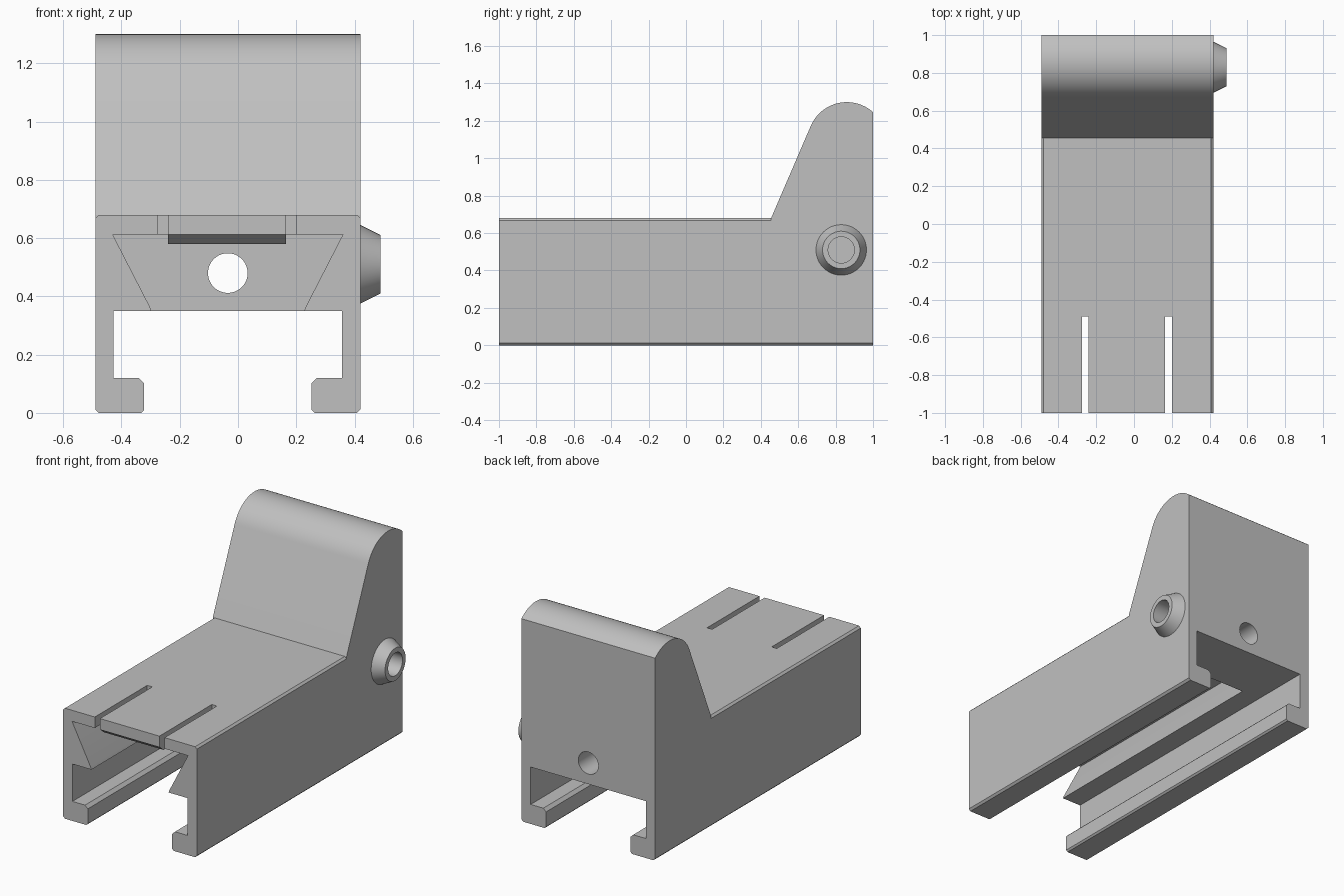
import bpy, bmesh, math
from mathutils import Matrix

cube = bpy.data.objects.get("Cube")
if cube:
    bpy.data.objects.remove(cube, do_unlink=True)

grey = bpy.data.materials.new("light_grey")
grey.use_nodes = True
grey.diffuse_color = (0.527, 0.527, 0.527, 1)
grey.node_tree.nodes["Principled BSDF"].inputs["Base Color"].default_value = grey.diffuse_color

CX = -0.035      # middle of the body
HALF = 0.455     # half width of the body
LEFT, RIGHT = CX + HALF, CX - HALF


def finish(name, bm):
    bmesh.ops.recalc_face_normals(bm, faces=bm.faces)
    mesh = bpy.data.meshes.new(name)
    bm.to_mesh(mesh)
    bm.free()
    mesh.materials.append(grey)
    ob = bpy.data.objects.new(name, mesh)
    bpy.context.collection.objects.link(ob)
    return ob


def prism(name, points, axis, start, end):
    """Extrude a closed outline along x (points are y,z) or y (points are x,z)."""
    bm = bmesh.new()
    rings = []
    for t in (start, end):
        rings.append([bm.verts.new((t, a, b) if axis == "x" else (a, t, b)) for a, b in points])
    bm.faces.new(rings[0])
    bm.faces.new(rings[1])
    n = len(points)
    for i in range(n):
        j = (i + 1) % n
        bm.faces.new((rings[0][i], rings[0][j], rings[1][j], rings[1][i]))
    return finish(name, bm)


def mirrored(half):
    """Complete a half section on both sides of the body middle."""
    return [(CX + x, z) for x, z in half] + [(CX - x, z) for x, z in reversed(half)]


def rod(name, axis, centre, radius, tip, length):
    bm = bmesh.new()
    turn = Matrix.Rotation(math.pi / 2, 4, "Y" if axis == "x" else "X")
    bmesh.ops.create_cone(bm, cap_ends=True, segments=64, radius1=radius, radius2=tip,
                          depth=length, matrix=Matrix.Translation(centre) @ turn)
    return finish(name, bm)


def cut(ob, cutters):
    for c in cutters:
        m = ob.modifiers.new(c.name, "BOOLEAN")
        m.operation, m.solver, m.object = "DIFFERENCE", "EXACT", c
    bpy.context.view_layer.update()
    ob.data = bpy.data.meshes.new_from_object(ob.evaluated_get(bpy.context.evaluated_depsgraph_get()))
    ob.modifiers.clear()


# Side outline: long low bed with a rounded upright at the back
R, TOP = 0.21, 0.68
a0, a1 = math.radians(156.8), math.acos(0.14 / R)
arc = [(0.86 + R * math.cos(a), 1.3 - R + R * math.sin(a))
       for a in (a0 + (a1 - a0) * i / 28 for i in range(29))]
arc[-1] = (1, arc[-1][1])
body = prism("clamp_body", [(1, 0), (-1, 0), (-1, TOP), (0.455, TOP)] + arc, "x", RIGHT, LEFT)

# Rail channel with hooked feet, and dovetail groove ending at the back wall
cutters = [
    prism("channel_cutter", mirrored([(0.2975, -0.05), (0.2975, 0), (0.2875, 0.01), (0.2875, 0.102),
                                      (0.306, 0.12), (0.392, 0.12), (0.392, 0.35)]), "y", -1.1, 1.1),
    prism("dovetail_cutter", mirrored([(0.2625, 0.3), (0.2625, 0.35), (0.268, 0.365),
                                       (0.395, 0.612)]), "y", -1.1, 0.63),
    rod("hole_cutter", "y", (CX, 0.9, 0.48), 0.068, 0.068, 0.8),
]

# Two slots that free the spring tongue
for x0, x1 in ((-0.275, -0.24), (0.165, 0.2)):
    cutters.append(prism("slot_cutter", [(x0, 0.56), (x1, 0.56), (x1, 0.8), (x0, 0.8)], "y", -1.1, -0.49))

# Small chamfers on the long outer edges
C = 0.012
for side in (-1, 1):
    x = CX + side * HALF
    for z, up, end in ((TOP, 1, 0.455), (0, -1, 1.1)):
        cutters.append(prism("chamfer_cutter", [(x - side * 2 * C, z + up * C),
                                                (x + side * C, z - up * 2 * C),
                                                (x + side * C, z + up * C)], "y", -1.1, end))

# Side boss with a blind bore that continues into the body
boss = rod("side_boss", "x", (0.45, 0.83, 0.51), 0.14, 0.1, 0.08)
bore = rod("bore_cutter", "x", (0.45, 0.83, 0.51), 0.07, 0.07, 0.3)
cut(body, cutters + [bore])
cut(boss, [bore])
for c in cutters + [bore]:
    bpy.data.objects.remove(c, do_unlink=True)

# Sloped catch under the tongue tip
catch = prism("tongue_catch", [(-1, 0.613), (-0.96, 0.58), (-0.95, 0.58), (-0.95, 0.613)], "x", -0.24, 0.165)

for ob in (body, boss, catch):
    bpy.ops.object.select_all(action="DESELECT")
    ob.select_set(True)
    bpy.context.view_layer.objects.active = ob
    bpy.ops.object.shade_smooth_by_angle(angle=math.radians(20))
